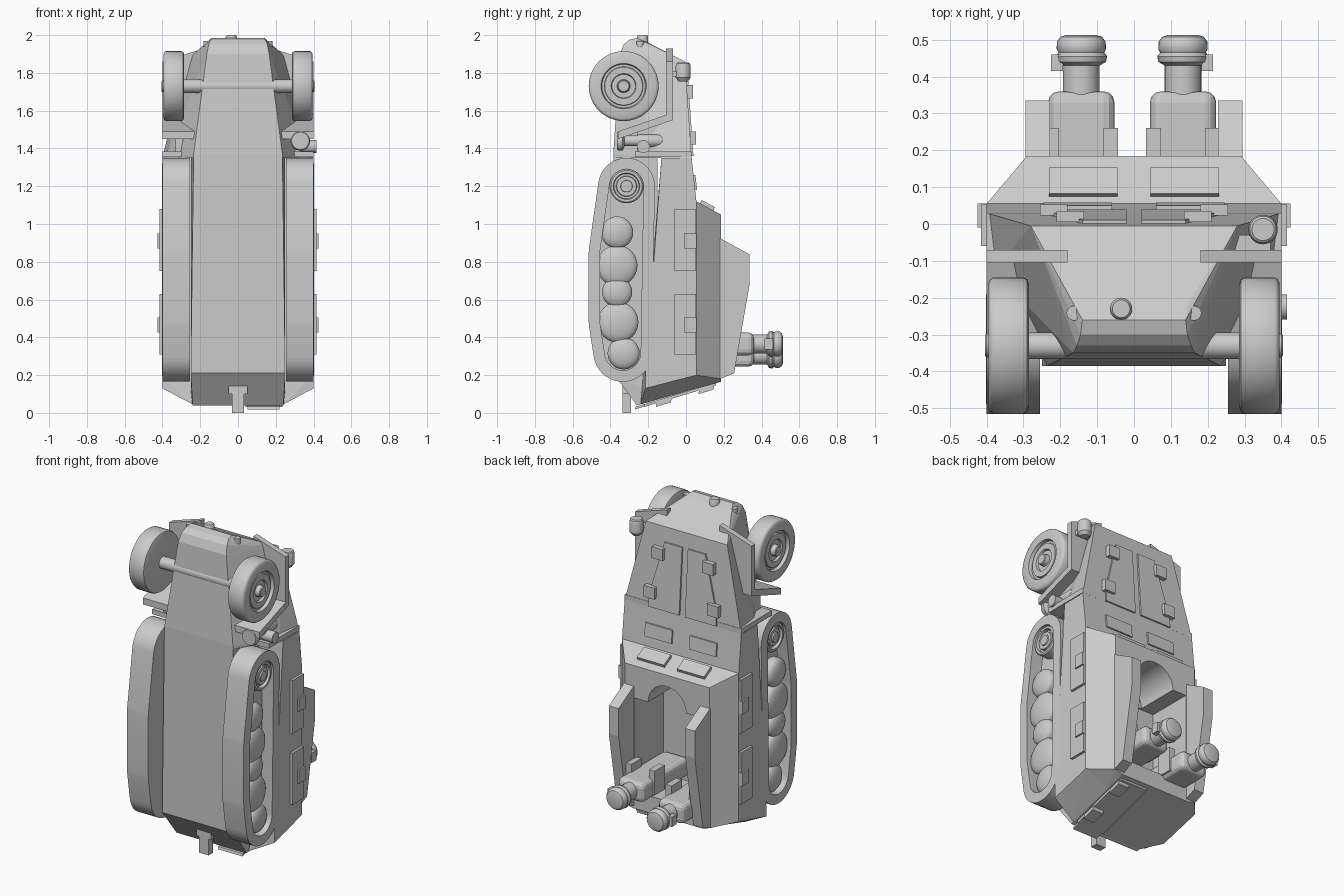
import bpy, bmesh, math
from mathutils import Vector, Matrix
from mathutils.geometry import convex_hull_2d

cube = bpy.data.objects.get("Cube")
if cube:
    bpy.data.objects.remove(cube, do_unlink=True)

GREY = (0.6, 0.6, 0.6, 1)
mat = bpy.data.materials.new("primer_grey")
mat.use_nodes = True
mat.diffuse_color = GREY
mat.node_tree.nodes["Principled BSDF"].inputs["Base Color"].default_value = GREY


def finish(name, bm, smooth=False):
    bmesh.ops.recalc_face_normals(bm, faces=bm.faces)
    me = bpy.data.meshes.new(name)
    bm.to_mesh(me)
    bm.free()
    me.materials.append(mat)
    ob = bpy.data.objects.new(name, me)
    bpy.context.collection.objects.link(ob)
    if smooth:
        bpy.ops.object.select_all(action='DESELECT')
        ob.select_set(True)
        bpy.context.view_layer.objects.active = ob
        bpy.ops.object.shade_smooth_by_angle(angle=math.radians(35))
    return ob


def solid(name, pts, mirror=False):
    """Convex block through points, optionally symmetric in x."""
    bm = bmesh.new()
    pts = list(pts) + ([(-x, y, z) for x, y, z in pts] if mirror else [])
    for p in pts:
        bm.verts.new(p)
    res = bmesh.ops.convex_hull(bm, input=bm.verts)
    junk = [v for v in set(res["geom_interior"] + res["geom_unused"]) if isinstance(v, bmesh.types.BMVert)]
    if junk:
        bmesh.ops.delete(bm, geom=junk, context='VERTS')
    bmesh.ops.dissolve_limit(bm, angle_limit=0.01, verts=bm.verts, edges=bm.edges)
    return finish(name, bm)


def slab(name, pts, offset):
    off = Vector(offset)
    return solid(name, list(pts) + [tuple(Vector(p) + off) for p in pts])


def box(name, x, y, z):
    return solid(name, [(a, b, c) for a in x for b in y for c in z])


def lathe(name, center, axis, profile, n=40):
    """Revolve (radius, distance) pairs about an axis through center."""
    bm = bmesh.new()
    rings = []
    for r, d in profile:
        rings.append([bm.verts.new((r * math.cos(t), r * math.sin(t), d))
                      for t in (2 * math.pi * i / n for i in range(n))])
    for a, b in zip(rings, rings[1:]):
        for i in range(n):
            j = (i + 1) % n
            bm.faces.new((a[i], a[j], b[j], b[i]))
    bm.faces.new(rings[0])
    bm.faces.new(rings[-1])
    rot = Vector((0, 0, 1)).rotation_difference(Vector(axis)).to_matrix().to_4x4()
    bm.transform(Matrix.Translation(center) @ rot)
    return finish(name, bm, True)


def rod(name, center, axis, r, a, b, n=28):
    return lathe(name, center, axis, [(r, a), (r, b)], n)


def cut(ob, cutter):
    mod = ob.modifiers.new("cut", 'BOOLEAN')
    mod.operation = 'DIFFERENCE'
    mod.solver = 'EXACT'
    mod.object = cutter
    bpy.context.view_layer.objects.active = ob
    bpy.ops.object.modifier_apply(modifier=mod.name)


X, Y, Z = (1, 0, 0), (0, 1, 0), (0, 0, 1)


def deck_y(z):
    return 0.03 + (1.35 - z) * (0.069 if z > 1.35 else 0.109)


def rear_z(y):
    return 0.035 + (y + 0.26) * 0.3


# Hull
solid("lower_hull", [(.235, -.385, 1.37), (.25, -.385, .21), (.24, -.26, .04),
                     (.25, -.15, .08), (.25, -.15, 1.37)], True)
sponson = solid("sponson", [(.4, -.215, .13), (.4, -.215, .2), (.4, -.13, .5), (.4, -.13, 1.35),
                            (.4, .03, 1.35), (.4, .055, 1.12), (.4, .055, .2),
                            (.24, .055, .13), (.24, -.24, .045)], True)
solid("hood", [(.28, -.005, 1.86), (.22, -.1, 1.9), (.15, -.21, 1.965), (.14, -.26, 1.985),
               (.145, -.3, 1.975), (.155, -.33, 1.95), (.165, -.35, 1.9), (.18, -.355, 1.78),
               (.195, -.365, 1.6), (.235, -.385, 1.37), (.235, -.385, 1.35),
               (.4, .03, 1.35), (.38, -.13, 1.35)], True)
upper = solid("superstructure", [(.4, .055, 1.12), (.29, .185, 1.05), (.29, .185, .18),
                                 (.4, .055, .2), (.24, .185, .165), (.24, .055, .13)], True)

# Open fighting compartment with a rounded gun notch
cutters = [box("compartment_cutter", (-.225, .225), (-.1, .5), (.27, .85)),
           rod("notch_cutter", (0, 0, .85), Y, .13, -.09, .5, 40)]
for c in cutters:
    c.hide_render = True
    for part in (sponson, upper):
        cut(part, c)
for c in cutters:
    bpy.data.objects.remove(c, do_unlink=True)

# Hood and rear fittings that exist on both sides
for s, side in ((1, "left"), (-1, "right")):
    shield = [(.18, .925), (.335, .84), (.335, .67), (.255, .21), (.18, .18)]
    slab(f"{side}_shield", [(s * .295, y, z) for y, z in shield], (-s * .067, 0, 0))

    # Front fender: top panel, sloping rear panel, track guard
    slab(f"{side}_fender_top", [(s * x, -.07, z) for x, z in
                                ((.4, 1.86), (.18, 1.93), (.18, 1.58), (.4, 1.58))], (0, -.035, 0))
    slab(f"{side}_fender_slope", [(s * x, y, z) for x in (.2, .4)
                                  for y, z in ((-.07, 1.59), (-.36, 1.49))], (0, 0, -.04))
    box(f"{side}_track_guard", (s * .2, s * .4), (-.27, .03), (1.355, 1.385))
    solid(f"{side}_fender_web", [(s * x, y, z) for x in (.25, .33) for y, z in
                                 ((-.07, 1.58), (-.26, 1.5), (-.26, 1.37), (.02, 1.37), (-.02, 1.6))])

    # Hood hatches with hinges, and vision slots
    hatch = [(.02, 1.36), (.235, 1.36), (.225, 1.46), (.14, 1.77), (.02, 1.77)]
    slab(f"{side}_hood_hatch", [(s * x, deck_y(z), z) for x, z in hatch], (0, .01, 0))
    for x, z in ((.215, 1.455), (.17, 1.70)):
        box(f"{side}_hatch_hinge", (s * (x - .035), s * (x + .04)),
            (deck_y(z), deck_y(z) + .03), (z - .035, z + .035))
    slab(f"{side}_deck_slot", [(s * x, deck_y(z), z) for x in (.06, .245) for z in (1.18, 1.26)], (0, .01, 0))
    slab(f"{side}_view_port", [(s * x, y, 1.12 - (y - .055) * .54) for x in (.045, .23)
                               for y in (.075, .145)], (0, .008, .018))

    # Side stowage panels with handles
    for z0, z1 in ((.31, .63), (.75, 1.08)):
        box(f"{side}_side_panel", (s * .39, s * .415), (-.06, .053), (z0, z1))
        m = (z0 + z1) / 2 - .005
        box(f"{side}_panel_handle", (s * .39, s * .425), (-.01, .055), (m - .04, m + .04))

    rod(f"{side}_tow_lug", (s * .163, -.242, 0), Z, .02, 1.86, 1.97, 16)

    # Front wheel
    wheel = [(.165, .285), (.18, .29), (.185, .3), (.185, .382), (.18, .39), (.17, .395), (.12, .395),
             (.115, .375), (.103, .375), (.1, .385), (.066, .385), (.062, .372),
             (.035, .372), (.032, .4), (.028, .404)]
    lathe(f"{side}_front_wheel", (0, -.33, 1.73), (s, 0, 0), wheel, 48)

    # Track band wrapped around the running gear
    stations = ((-.315, 1.2, .15), (-.36, .85, .155), (-.36, .48, .155), (-.335, .32, .155))
    dirs = [(math.cos(t), math.sin(t)) for t in (2 * math.pi * i / 40 for i in range(40))]

    def ring(inset):
        return [(y + (r - inset) * c, z + (r - inset) * d) for y, z, r in stations for c, d in dirs]

    outer, inner = ring(0), ring(.06)
    order = convex_hull_2d([Vector(p) for p in outer])
    bm = bmesh.new()
    loops = [[bm.verts.new((s * x, *pts[i])) for i in order]
             for x, pts in ((.255, outer), (.4, outer), (.402, inner), (.325, inner))]
    for a, b in zip(loops, loops[1:]):
        for i in range(len(order)):
            j = (i + 1) % len(order)
            bm.faces.new((a[i], a[j], b[j], b[i]))
    bm.faces.new(loops[0])
    bm.faces.new(loops[-1])
    finish(f"{side}_track", bm, True)

    # Sprocket and domed rollers
    sprocket = [(.09, .3), (.09, .385), (.083, .392), (.07, .392), (.066, .372), (.055, .372),
                (.052, .388), (.032, .388), (.03, .396)]
    lathe(f"{side}_sprocket", (0, -.315, 1.2), (s, 0, 0), sprocket)
    for y, z, r in ((-.365, .955, .085), (-.365, .78, .108), (-.365, .64, .08),
                    (-.36, .48, .108), (-.33, .315, .085)):
        dome = [(r, .3), (r, .36)] + [(r * math.cos(t), .36 + .035 * math.sin(t))
                                      for t in (.3, .6, .9, 1.2, 1.45)]
        lathe(f"{side}_roller", (0, y, z), (s, 0, 0), dome, 32)

# Axle, nose cap and lamps
rod("front_axle", (0, -.33, 1.73), X, .036, -.3, .3)
lathe("nose_cap", (-.035, -.23, 0), Z, [(.03, 1.95), (.03, 1.99), (.024, 2.0)], 24)
lathe("head_lamp", (.35, -.015, 0), Z, [(.025, 1.755), (.04, 1.775), (.04, 1.835), (.036, 1.85), (.03, 1.855)])
box("lamp_bracket", (.26, .37), (-.09, -.03), (1.78, 1.81))
lathe("spot_lamp", (.33, 0, 1.44), Y, [(.046, -.365), (.052, -.355), (.052, -.335), (.028, -.325), (.028, -.26),
                                      (.034, -.25), (.034, -.14), (.024, -.115)])
rod("spot_knob", (0, -.225, 1.41), X, .034, .33, .415)

# Rear door, hinges and tow hitch
slab("rear_door", [(x, y, rear_z(y)) for x in (.04, .23) for y in (-.22, .16)], (0, 0, -.015))
for y in (-.115, .11):
    slab("door_hinge", [(x, v, rear_z(v) - .01) for x in (.16, .235) for v in (y - .04, y + .04)], (.0, -.005, -.025))
slab("rear_step", [(x, y, rear_z(y)) for x in (.05, .22) for y in (-.265, -.215)], (0, -.005, -.015))
box("tow_hitch", (-.033, .033), (-.335, -.29), (0, .13))
box("hitch_base", (-.05, .05), (-.335, -.24), (.1, .17))

# Two helmeted crew standing in the compartment
for x, z, s in ((.133, .365, 1), (-.143, .305, -1)):
    torso = box("crew_torso", (x - .09, x + .09), (-.1, .36), (z - .06, z + .06))
    bevel = torso.modifiers.new("soft_shoulders", 'BEVEL')
    bevel.width = .03
    bevel.segments = 3
    for a in (-1, 1):
        box("crew_arm", (x + a * .06, x + a * .1), (.16, .26), (z - .04, z + .11))
    rod("crew_head", (x, 0, z), Y, .05, .33, .45)
    lathe("crew_helmet", (x, 0, z), Y, [(.05, .43), (.067, .44), (.07, .455), (.062, .465), (.067, .475),
                                        (.066, .495), (.056, .508), (.04, .513)], 32)
    box("helmet_flap", (x + s * .05, x + s * .082), (.415, .46), (z - .03, z + .03))
